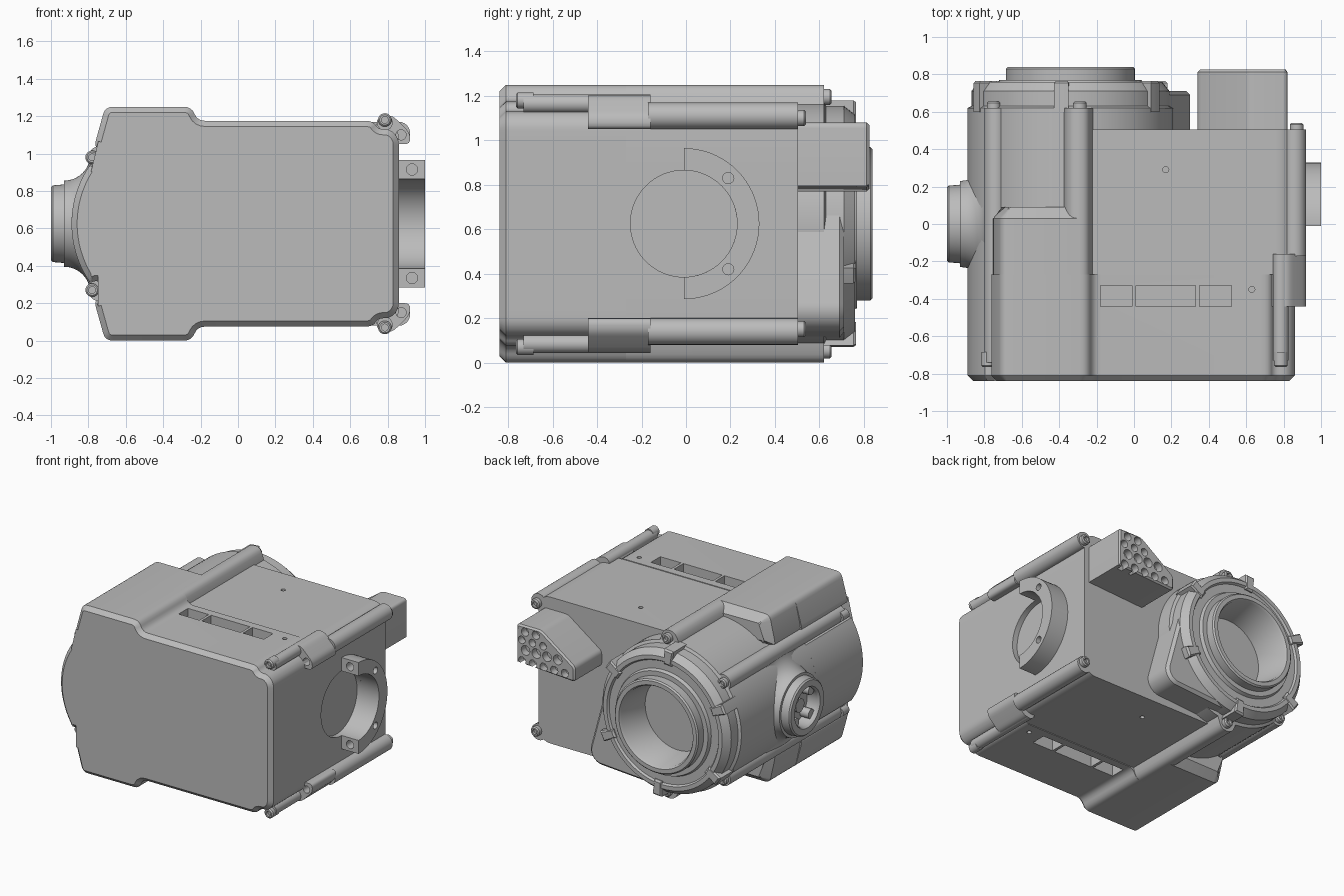
import bpy, bmesh, math
from mathutils import Vector, Matrix
from mathutils.geometry import convex_hull_2d

cube = bpy.data.objects.get("Cube")
if cube:
    bpy.data.objects.remove(cube)

MID = 0.625          # height of the symmetry plane
CX = -0.34           # x of the large bore axis
parts = []

grey = bpy.data.materials.new("cast_grey")
grey.use_nodes = True
grey.diffuse_color = (0.5, 0.5, 0.5, 1)
grey.node_tree.nodes["Principled BSDF"].inputs["Base Color"].default_value = (0.5, 0.5, 0.5, 1)


def finish(name, bm):
    bmesh.ops.recalc_face_normals(bm, faces=bm.faces)
    mesh = bpy.data.meshes.new(name)
    bm.to_mesh(mesh)
    bm.free()
    mesh.materials.append(grey)
    ob = bpy.data.objects.new(name, mesh)
    bpy.context.collection.objects.link(ob)
    parts.append(ob)
    return ob


def place(axis, u, v, h):
    return (h, u, v) if axis == "x" else (u, h, v) if axis == "y" else (u, v, h)


def flip(pts):
    return [(u, 2 * MID - v) for u, v in pts]


def arc(u, v, r, a0, a1, n=24):
    angles = [math.radians(a0 + (a1 - a0) * i / n) for i in range(n + 1)]
    return [(u + r * math.cos(a), v + r * math.sin(a)) for a in angles]


def soften(pts, r=0.04):
    """Round every corner of an open chain, keeping its two ends."""
    out = [pts[0]]
    for a, b, c in zip(pts, pts[1:], pts[2:]):
        a, b, c = Vector(a), Vector(b), Vector(c)
        p = b + (a - b).normalized() * min(r, (a - b).length * 0.45)
        q = b + (c - b).normalized() * min(r, (c - b).length * 0.45)
        for t in (0, 0.25, 0.5, 0.75, 1):
            out.append(tuple(p * (1 - t) ** 2 + b * 2 * t * (1 - t) + q * t * t))
    return out + [pts[-1]]


def prism(name, pts, h0, h1, axis="y", bevel=0.0, bevel_end=0):
    """Extrude a profile; optionally chamfer the start (0) or end (1) cap."""
    bm = bmesh.new()
    if bevel and bevel_end == 0:
        h0 += bevel
    elif bevel:
        h1 -= bevel
    rings = [[bm.verts.new(place(axis, u, v, h)) for u, v in pts] for h in (h0, h1)]
    caps = [bm.faces.new(r) for r in rings]
    n = len(pts)
    for i in range(n):
        j = (i + 1) % n
        bm.faces.new((rings[0][i], rings[0][j], rings[1][j], rings[1][i]))
    bmesh.ops.recalc_face_normals(bm, faces=bm.faces)
    if bevel:
        bmesh.ops.inset_region(bm, faces=[caps[bevel_end]], thickness=bevel, depth=bevel)
    return finish(name, bm)


def lathe(name, u, v, pts, axis="y", n=72):
    bm = bmesh.new()
    rings = []
    for r, h in pts:
        rings.append([bm.verts.new(place(axis, u + r * math.cos(math.tau * i / n),
                                         v + r * math.sin(math.tau * i / n), h)) for i in range(n)])
    for a, b in zip(rings, rings[1:]):
        for i in range(n):
            j = (i + 1) % n
            bm.faces.new((a[i], a[j], b[j], b[i]))
    bmesh.ops.remove_doubles(bm, verts=bm.verts, dist=1e-5)
    return finish(name, bm)


def rod(name, u, v, r, h0, h1, axis="y", n=24):
    return lathe(name, u, v, [(0, h0), (r, h0), (r, h1), (0, h1)], axis, n)


def box(name, x0, x1, y0, y1, z0, z1):
    return prism(name, [(x0, z0), (x1, z0), (x1, z1), (x0, z1)], y0, y1)


def bolt(name, x, z, tip, direction):
    """Cap screw head with a small chamfer, its face at y = tip."""
    s = direction
    lathe(name, x, z, [(0, tip - s * 0.08), (0.036, tip - s * 0.08), (0.036, tip - s * 0.008),
                       (0.028, tip), (0.018, tip), (0.018, tip - s * 0.02), (0, tip - s * 0.02)], "y", 24)


def cut(target, cutters):
    for c in cutters:
        m = target.modifiers.new("cut", "BOOLEAN")
        m.object, m.operation, m.solver = c, "DIFFERENCE", "EXACT"
    bpy.context.view_layer.update()
    ev = target.evaluated_get(bpy.context.evaluated_depsgraph_get())
    mesh = bpy.data.meshes.new_from_object(ev)
    target.modifiers.clear()
    target.data = mesh
    for c in cutters:
        parts.remove(c)
        bpy.data.objects.remove(c)


# Front cover: round on one side, tall box shoulders, notches for the screws
upper = arc(CX, MID, 0.55, 180, 146, 14)
upper += soften([(-0.79, 0.935), (-0.74, 0.93), (-0.705, 0.98), (-0.73, 1.035), (-0.77, 1.035),
                 (-0.71, 1.25), (-0.25, 1.25), (-0.215, 1.175), (0.72, 1.175), (0.75, 1.13),
                 (0.815, 1.13), (0.86, 1.08), (0.86, 1.0)])
cover = prism("front_cover", upper + flip(upper)[::-1][:-1], -0.84, -0.27, bevel=0.03)

# Cooling pockets and pin holes in the top and bottom of the cover
pockets = []
for x0, x1 in ((-0.18, -0.01), (0.01, 0.33), (0.35, 0.52)):
    for z in (1.15, 0.1):
        pockets.append(box("pocket_cutter", x0, x1, -0.44, -0.33, z - 0.09, z + 0.09))
for z in (1.15, 0.1):
    pockets.append(rod("pin_cutter", 0.63, -0.35, 0.016, z - 0.06, z + 0.06, "z"))
cut(cover, pockets)

# Rear housing with a shallow round seat in its side
half = soften([(-0.3, 1.17), (0.8, 1.17), (0.86, 1.12), (0.86, 0.9)])
housing = prism("rear_housing", half + flip(half)[::-1], -0.27, 0.505)
cut(housing, [rod("seat_cutter", -0.01, MID, 0.24, 0.82, 0.95, "x", 64)]
    + [rod("pin_cutter", 0.17, 0.29, 0.016, z - 0.05, z + 0.05, "z") for z in (1.17, 0.08)])

# Half-ring mount on the side, with holes through its face and its ends
ring = arc(-0.01, MID, 0.34, -90, 90, 36) + arc(-0.01, MID, 0.24, 90, -90, 36)
mount = prism("half_ring_mount", ring, 0.82, 1.0, "x")
holes = []
for s in (-1, 1):
    holes.append(rod("face_cutter", 0.19, MID + s * 0.205, 0.025, 0.9, 1.1, "x"))
    holes.append(rod("end_cutter", 0.93, MID + s * 0.29, 0.03, -0.1, 0.1))
cut(mount, holes)

# Round gear housing with the large rear bore
lathe("gear_housing", CX, MID, [
    (0, -0.27), (0.55, -0.27), (0.55, 0.62), (0.53, 0.63), (0.53, 0.71), (0.49, 0.76), (0.46, 0.76),
    (0.45, 0.745), (0.39, 0.745), (0.38, 0.77), (0.345, 0.77), (0.345, 0.83), (0.335, 0.84),
    (0.305, 0.84), (0.295, 0.825), (0.27, 0.58), (0, 0.58)], n=96)

# Lobe beside the bore
cloud = arc(CX, MID, 0.52, 0, 350, 70) + arc(0.2, 0.24, 0.1, 0, 350, 35)
lobe = prism("bore_lobe", [cloud[i] for i in convex_hull_2d(cloud)], 0.45, 0.71, bevel=0.02, bevel_end=1)
cut(lobe, [rod("bore_cutter", CX, MID, 0.4, 0.4, 0.8, n=64)])

# Clamping tabs around the bore flange
for k in range(6):
    a = 35 + 60 * k
    tab = arc(CX, MID, 0.555, a - 4, a + 4, 4) + arc(CX, MID, 0.44, a + 4, a - 4, 4)
    prism("flange_tab", tab, 0.6, 0.765, bevel=0.012, bevel_end=1)

# Output hub on the round side
hub = arc(0.37, -0.93, 0.14, 90, 180, 8)
lathe("output_hub", 0, MID, [(0, -0.7), (0.42, -0.7)] + hub + [
    (0.21, -0.93), (0.205, -0.99), (0.195, -1.0), (0.15, -1.0), (0.14, -0.985), (0.14, -0.9), (0, -0.9)], "x")
for k in range(4):
    a = math.radians(45 + 90 * k)
    rod("hub_lobe", 0.125 * math.cos(a), MID + 0.125 * math.sin(a), 0.035, -0.97, -0.85, "x")
rod("hub_core", 0, MID, 0.05, -0.94, -0.85, "x")

# Parts repeated above and below the symmetry plane
for name, side in (("upper", lambda p: p), ("lower", flip)):
    def at(x, z):
        return side([(x, z)])[0]

    # Shoulder box that runs back over the gear housing and ends in a slope
    shoulder = soften([(-0.6, 1.0), (-0.76, 1.03), (-0.71, 1.25), (-0.25, 1.25), (-0.215, 1.15), (-0.22, 1.0)])
    prism(name + "_shoulder", side(shoulder), -0.27, 0.09, bevel=0.06, bevel_end=1)

    # Screw ribs along the gear housing
    rib = soften([(-0.36, 1.0), (-0.38, 1.17), (-0.34, 1.25), (-0.25, 1.25), (-0.215, 1.15), (-0.2, 1.0)])
    prism(name + "_inner_rib", side(rib), -0.27, 0.62)
    bolt(name + "_inner_bolt", *at(-0.29, 1.195), 0.655, 1)
    rod(name + "_outer_rib", *at(-0.74, 0.98), 0.06, -0.74, 0.62)
    bolt(name + "_outer_bolt", *at(-0.75, 0.985), 0.655, 1)
    bolt(name + "_cover_bolt", *at(-0.78, 0.98), -0.765, -1)

    # Corner rails, drilled lug and screws on the mount side
    rod(name + "_cover_rail", *at(0.785, 1.165), 0.042, -0.73, -0.16)
    bolt(name + "_corner_bolt", *at(0.785, 1.18), -0.765, -1)
    lug = soften([(0.72, 1.05), (0.74, 1.17), (0.79, 1.205), (0.83, 1.2), (0.92, 1.11), (0.92, 1.05),
                  (0.84, 1.05)], 0.03)
    block = prism(name + "_lug", side(lug), -0.44, -0.16)
    cut(block, [rod("lug_cutter", *at(0.872, 1.1), 0.027, -0.5, -0.25)])
    rod(name + "_side_rail", *at(0.86, 1.11), 0.06, -0.17, 0.505)
    bolt(name + "_side_bolt", *at(0.87, 1.1), 0.54, 1)

# Plug block at the back with a field of pin sockets
plug_shape = [(0.34, 0.77), (0.82, 0.77), (0.82, 1.08), (0.62, 1.08), (0.34, 0.88)]
plug = prism("plug_block", soften(plug_shape + plug_shape[:2], 0.025)[5:-1], 0.48, 0.825, bevel=0.012, bevel_end=1)
sockets = []
for x0, z, count, r in ((0.42, 0.815, 5, 0.03), (0.48, 0.9, 4, 0.036), (0.6, 0.97, 3, 0.028), (0.66, 1.035, 2, 0.03)):
    for i in range(count):
        sockets.append(rod("socket_cutter", x0 + i * 0.088, z, r, 0.77, 0.9, n=16))
cut(plug, sockets)

# Smooth shading with crisp edges
bpy.ops.object.select_all(action="DESELECT")
for ob in parts:
    ob.select_set(True)
bpy.context.view_layer.objects.active = parts[0]
bpy.ops.object.shade_smooth_by_angle(angle=math.radians(30))
